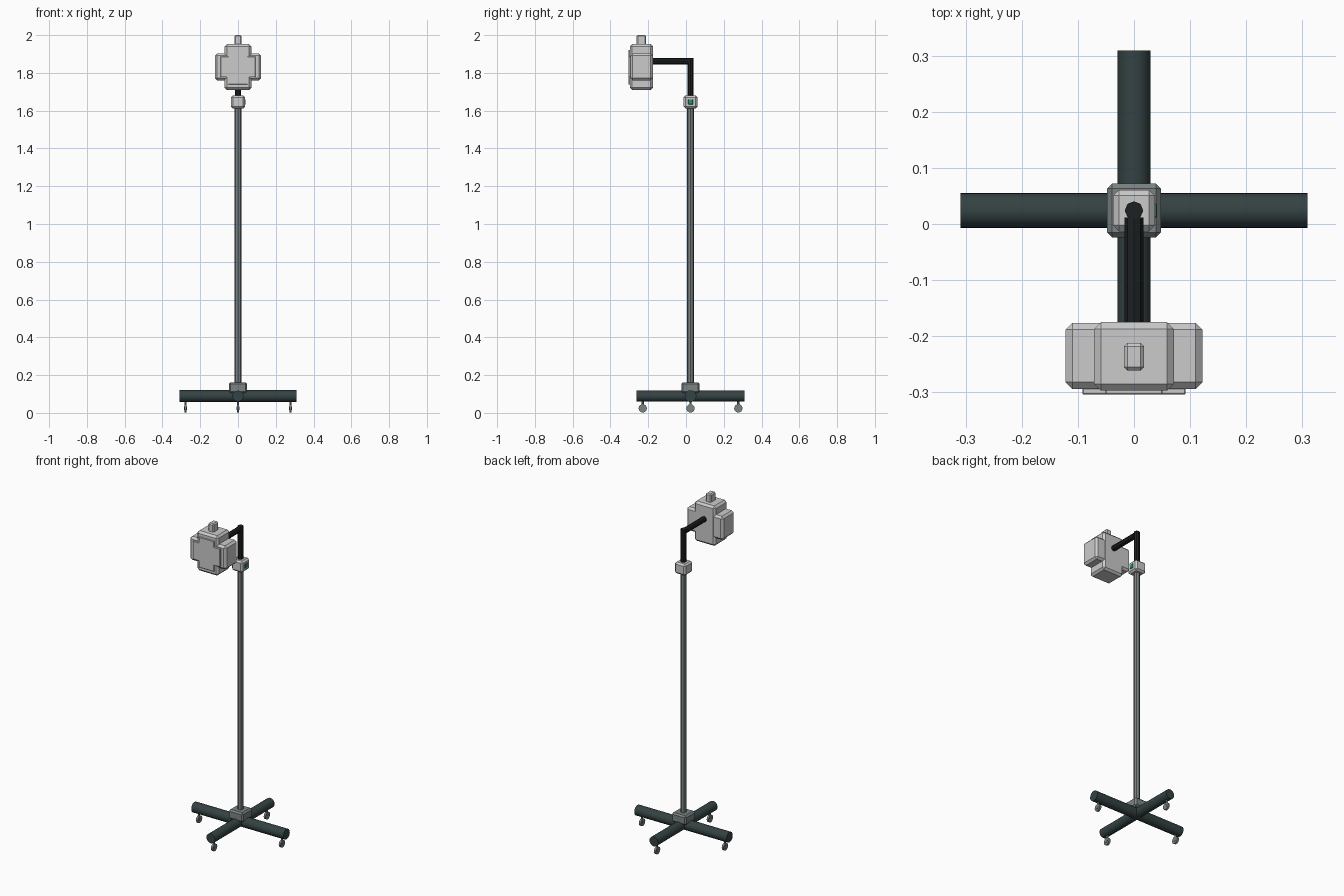
import bpy, math
from mathutils import Vector

if "Cube" in bpy.data.objects:
    bpy.data.objects.remove(bpy.data.objects["Cube"])

CY = 0.024  # pole axis in y


def mat(name, col):
    m = bpy.data.materials.new(name)
    m.diffuse_color = (*col, 1)
    m.use_nodes = True
    m.node_tree.nodes["Principled BSDF"].inputs["Base Color"].default_value = m.diffuse_color
    return m


DARK = mat("dark_tube", (0.035, 0.055, 0.055))
BLACK = mat("black_arm", (0.012, 0.015, 0.015))
STEEL = mat("steel", (0.2, 0.23, 0.23))
GREEN = mat("green_button", (0.02, 0.3, 0.12))


def finish(name, material):
    o = bpy.context.object
    o.name = name
    if material:
        o.data.materials.append(material)
    return o


def box(name, x, y, z, bevel=0.0, material=None):
    """Box from (min, max) ranges with an optional chamfer."""
    bpy.ops.mesh.primitive_cube_add(size=1)
    o = finish(name, material)
    for v in o.data.vertices:
        v.co = Vector([(a + b) / 2 + c * (b - a) for (a, b), c in zip((x, y, z), v.co)])
    if bevel:
        m = o.modifiers.new("chamfer", 'BEVEL')
        m.width, m.segments = bevel, 1
    return o


def tube(name, a, b, r, n, material=None, smooth=False):
    """Cylinder between two points."""
    a, b = Vector(a), Vector(b)
    d = b - a
    bpy.ops.mesh.primitive_cylinder_add(
        vertices=n, radius=r, depth=d.length, location=(a + b) / 2,
        rotation=d.to_track_quat('Z', 'Y').to_euler())
    o = finish(name, material)
    if smooth:
        bpy.ops.object.shade_smooth_by_angle(angle=math.radians(35))
    return o


# Crossed base tubes
tube("base_tube_x", (-0.309, CY, 0.089), (0.309, CY, 0.089), 0.031, 24, DARK, True)
tube("base_tube_y", (0, CY - 0.285, 0.089), (0, CY + 0.285, 0.089), 0.029, 24, DARK, True)

# Casters
for i, (cx, cy) in enumerate([(0.278, 0), (-0.278, 0), (0, 0.253), (0, -0.253)]):
    y = CY + cy
    tube(f"caster_wheel_{i}", (cx - 0.006, y, 0.024), (cx + 0.006, y, 0.024), 0.022, 16, STEEL, True)
    tube(f"caster_hub_{i}", (cx - 0.008, y, 0.024), (cx + 0.008, y, 0.024), 0.009, 10, STEEL, True)
    tube(f"caster_stem_{i}", (cx, y, 0.04), (cx, y, 0.066), 0.006, 8, STEEL)

# Base block, pole and collar with button
box("base_block", (-0.048, 0.048), (CY - 0.048, CY + 0.048), (0.105, 0.162), 0.009, STEEL)
tube("pole", (0, CY, 0.15), (0, CY, 1.63), 0.018, 8, STEEL)
box("collar", (-0.037, 0.037), (CY - 0.037, CY + 0.037), (1.612, 1.681), 0.01)
box("button", (0.03, 0.041), (CY - 0.013, CY + 0.013), (1.633, 1.66), 0.002, GREEN)

# Bent arm
tube("arm_post", (0, CY, 1.67), (0, CY, 1.878), 0.0165, 8, BLACK)
tube("arm", (0, CY - 0.012, 1.862), (0, -0.185, 1.862), 0.0165, 8, BLACK)

# Head: wide and tall bodies, raised front panels, top knob
box("head_wide", (-0.122, 0.122), (-0.294, -0.176), (1.76, 1.903), 0.012)
box("head_tall", (-0.071, 0.071), (-0.297, -0.175), (1.71, 1.952), 0.012)
box("front_panel_wide", (-0.092, 0.092), (-0.304, -0.288), (1.777, 1.887), 0.002)
box("front_panel_tall", (-0.051, 0.051), (-0.304, -0.288), (1.738, 1.922), 0.002)
box("top_knob", (-0.018, 0.018), (-0.261, -0.212), (1.94, 2.0), 0.006)
